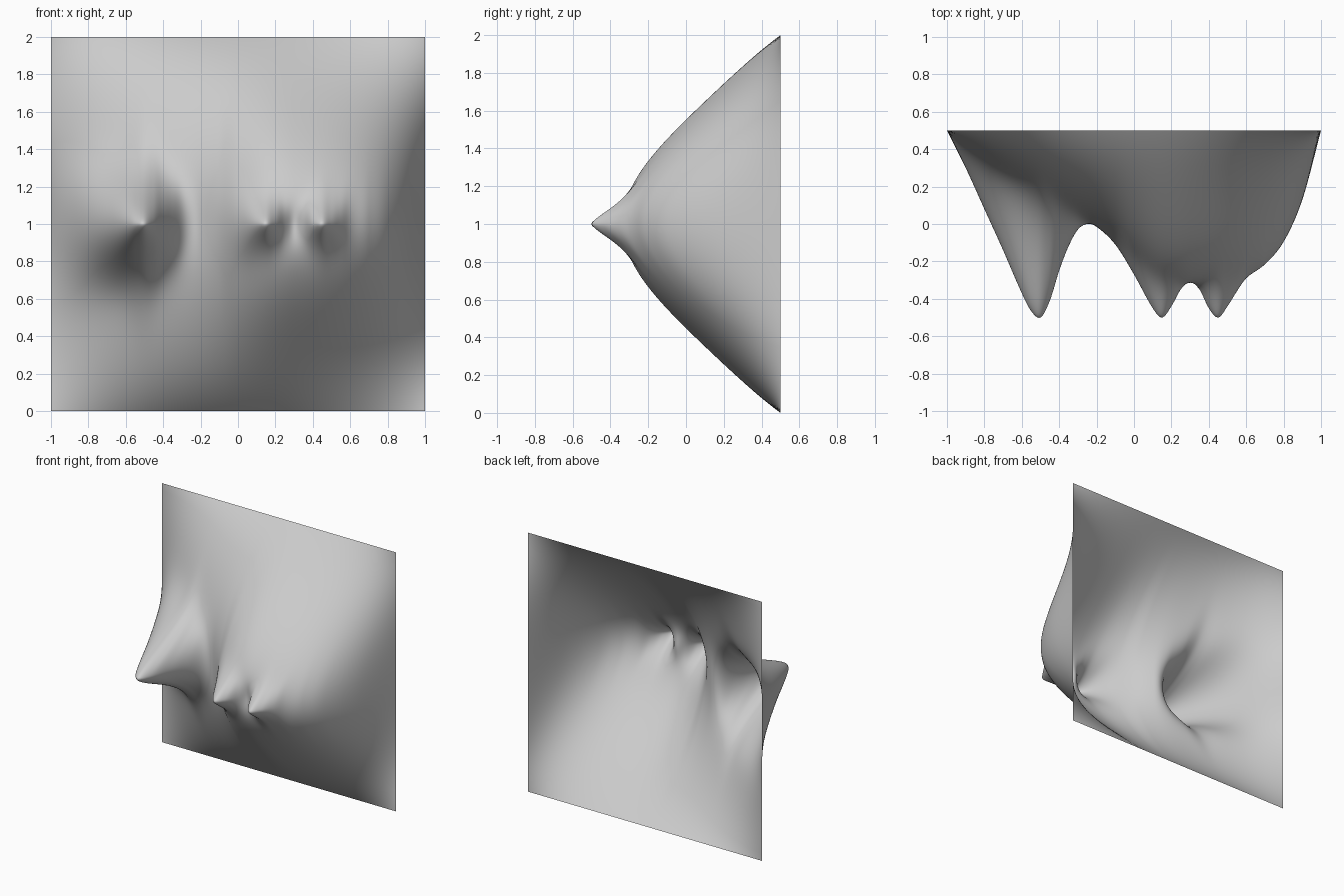
import bpy, bmesh, math

if "Cube" in bpy.data.objects:
    bpy.data.objects.remove(bpy.data.objects["Cube"])

N = 220  # grid resolution
TIPS = (-.5, .15, .45)  # x of the three peaks

# Pull depth along the middle line (x, depth): three rounded peaks and a shoulder
PEAKS = [(-1, 0), (-.9, .2), (-.8, .42), (-.7, .64), (-.6, .87), (-.55, .965),
         (-.5, 1), (-.45, .91), (-.4, .75), (-.35, .62), (-.3, .53), (-.25, .5),
         (-.2, .515), (-.1, .61), (0, .77), (.1, .95), (.15, 1), (.2, .94),
         (.25, .85), (.3, .81), (.35, .85), (.4, .95), (.45, 1), (.5, .94),
         (.55, .86), (.6, .79), (.7, .715), (.8, .595), (.9, .37), (1, 0)]
# Vertical reach of the peaks (x, width)
REACH = [(-1, .33), (-.5, .22), (-.25, .2), (0, .17), (.15, .11),
         (.45, .107), (.55, .13), (.7, .25), (1, .3)]
# Left flank of the broad bulge, close to the middle line
FLANK = [(-1, 0), (-.75, .26), (-.5, .45), (-.25, .585), (-.1, .71),
         (0, .83), (.15, .96), (.3, 1), (1, 1)]


def curve(pts, x):
    """Smooth cubic through a few points."""
    def slope(i):
        a, b = pts[max(i - 1, 0)], pts[min(i + 1, len(pts) - 1)]
        return (b[1] - a[1]) / (b[0] - a[0])
    i = 0
    while i < len(pts) - 2 and x > pts[i + 1][0]:
        i += 1
    (x0, y0), (x1, y1) = pts[i], pts[i + 1]
    h = x1 - x0
    s = (x - x0) / h
    return (y0 * (1 + 2 * s) * (1 - s) ** 2 + slope(i) * h * s * (1 - s) ** 2
            + y1 * s * s * (3 - 2 * s) + slope(i + 1) * h * s * s * (s - 1))


def dome(x, t, flank):
    """Broad bulge, fuller towards the right edge."""
    far = math.sin(math.pi / 2 * min(1, max(0, (x + 1) / 1.3)))
    left = flank + (far - flank) * t * t
    right = 1 - math.exp(-max(0, 1 - x) / (.17 + .5 * t * t))
    return (.85 - .12 * t ** 2 + .45 * t ** 4) * left * right


def depth(x, t, peak, reach, flank):
    c = min(abs(x - p) for p in TIPS)
    power = 2 - .5 * math.exp(-(c / .1) ** 2)  # conical at the tips, round elsewhere
    near = math.exp(-(abs(t) / reach) ** power)
    return math.cos(math.pi / 2 * t) * (
        dome(x, t, flank) + (peak - dome(x, 0, flank)) * near)


# Stretched sheet: a fine grid pulled towards the front
bm = bmesh.new()
bmesh.ops.create_grid(bm, x_segments=N, y_segments=N, size=1)
cache = {}
for v in bm.verts:
    x, t = v.co.x, v.co.y
    key = round(x, 4)
    if key not in cache:
        cache[key] = [curve(pts, key) for pts in (PEAKS, REACH, FLANK)]
    edge = max(abs(x), abs(t)) > .9999
    g = 0 if edge else depth(x, t, *cache[key])
    v.co = (x, .5 - g, 1 + t)
for f in bm.faces:
    f.smooth = True
mesh = bpy.data.meshes.new("stretched_sheet")
bm.to_mesh(mesh)
bm.free()
sheet = bpy.data.objects.new("stretched_sheet", mesh)
bpy.context.collection.objects.link(sheet)
